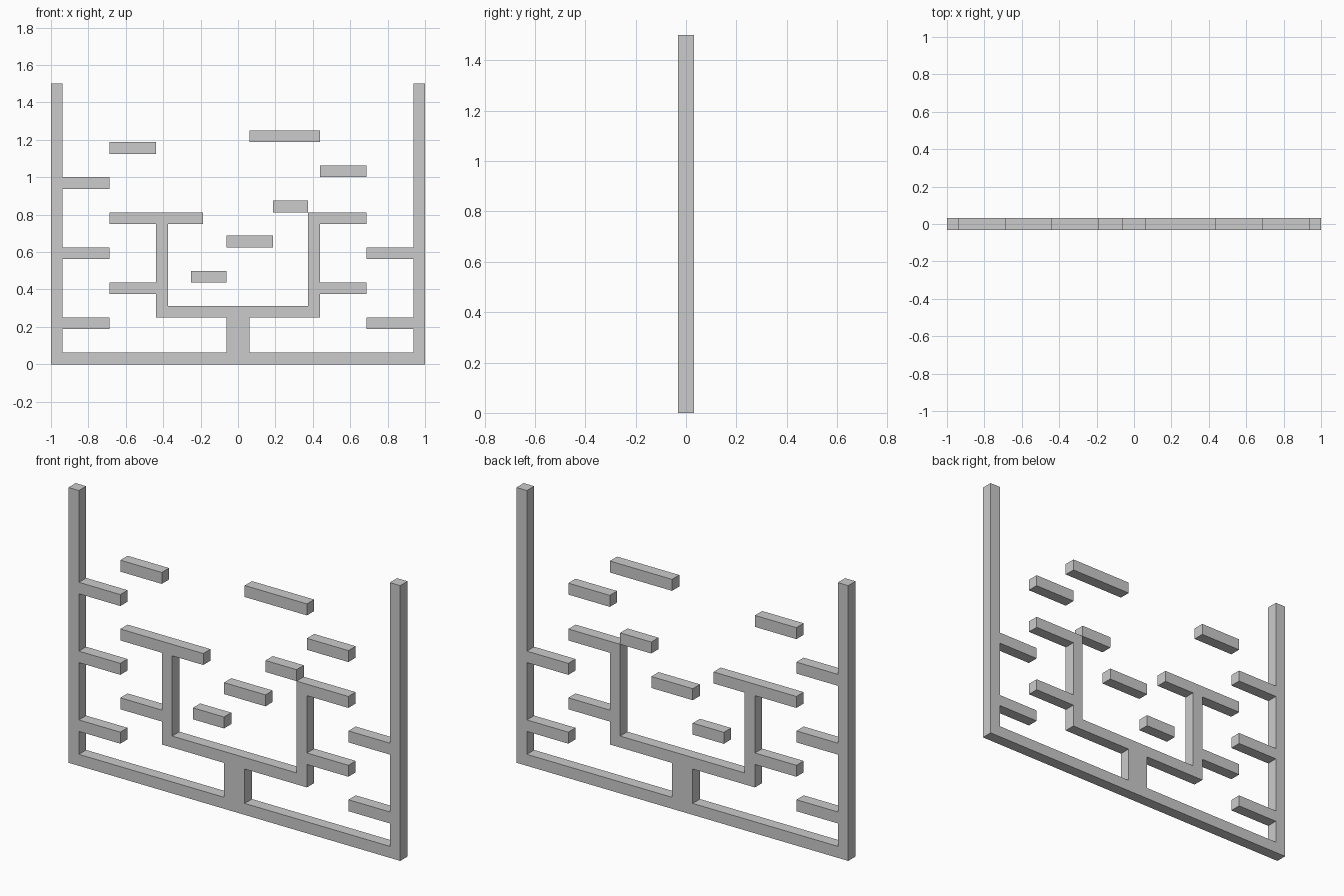
import bpy, bmesh

if "Cube" in bpy.data.objects:
    bpy.data.objects.remove(bpy.data.objects["Cube"])

U = 1 / 16  # one grid cell = bar thickness


def plate(name, bars):
    """Fuse bars (x0, x1, z0, z1 in cells) into one seamless slab, one cell deep."""
    cells = {(x, z) for x0, x1, z0, z1 in bars
             for x in range(x0, x1) for z in range(z0, z1)}
    bm = bmesh.new()
    for x, z in sorted(cells):
        bm.faces.new([bm.verts.new((a * U, 0, b * U)) for a, b in
                      ((x, z), (x + 1, z), (x + 1, z + 1), (x, z + 1))])
    bmesh.ops.remove_doubles(bm, verts=bm.verts[:], dist=U / 10)
    bmesh.ops.dissolve_limit(bm, angle_limit=0.01, verts=bm.verts[:],
                             edges=bm.edges[:], use_dissolve_boundaries=False)
    mesh = bpy.data.meshes.new(name)
    bm.to_mesh(mesh)
    bm.free()
    obj = bpy.data.objects.new(name, mesh)
    bpy.context.collection.objects.link(obj)
    mod = obj.modifiers.new("depth", 'SOLIDIFY')
    mod.thickness = U
    mod.offset = 0
    return obj


def mirrored(bars):
    return bars + [(-x1, -x0, z0, z1) for x0, x1, z0, z1 in bars]


# Main frame: walls, floor, stem, inner tray and the attached shelves
frame = mirrored([
    (15, 16, 0, 24),                    # outer wall
    (0, 15, 0, 1),                      # floor
    (0, 1, 1, 4),                       # central stem
    (0, 7, 4, 5),                       # tray bottom
    (6, 7, 5, 13),                      # tray upright
    (7, 11, 6, 7), (7, 11, 12, 13),     # tray shelves
    (11, 15, 3, 4), (11, 15, 9, 10),    # wall shelves
])
frame += [(-15, -11, 15, 16),           # extra upper left shelf
          (-6, -3, 12, 13)]             # inward extension of left tray shelf
plate("maze_frame", frame)

# Floating platforms
platforms = [(-4, -1, 7), (-1, 3, 10), (3, 6, 13),
             (7, 11, 16), (1, 7, 19), (-11, -7, 18)]
for i, (x0, x1, z) in enumerate(platforms, 1):
    plate(f"floating_platform_{i}", [(x0, x1, z, z + 1)])
